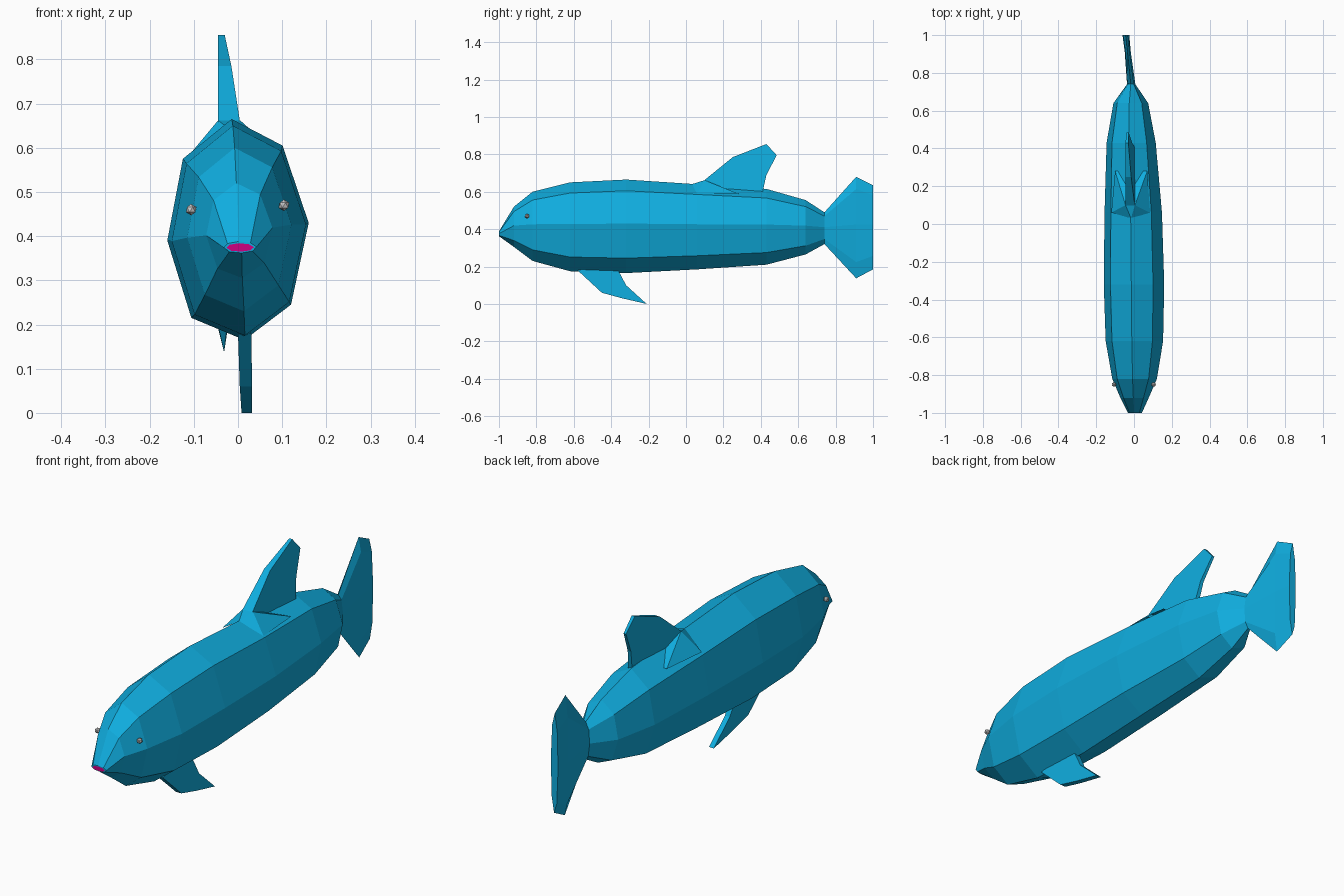
import bpy
import bmesh

if "Cube" in bpy.data.objects:
    bpy.data.objects.remove(bpy.data.objects["Cube"])


def material(name, colour):
    m = bpy.data.materials.new(name)
    m.diffuse_color = (*colour, 1)
    m.use_nodes = True
    m.node_tree.nodes["Principled BSDF"].inputs["Base Color"].default_value = m.diffuse_color
    return m


BLUE = material("blue skin", (0.005, 0.42, 0.74))
PINK = material("pink mouth", (0.62, 0.0, 0.22))


def build(name, verts, faces, mat=None):
    mesh = bpy.data.meshes.new(name)
    mesh.from_pydata(verts, [], faces)
    bm = bmesh.new()
    bm.from_mesh(mesh)
    bmesh.ops.recalc_face_normals(bm, faces=bm.faces)
    bm.to_mesh(mesh)
    bm.free()
    obj = bpy.data.objects.new(name, mesh)
    bpy.context.collection.objects.link(obj)
    if mat:
        mesh.materials.append(mat)
    return obj


# Slightly rolled octagon used for every cross-section
OCT = [(-.09, 1), (.63, .76), (1, .06), (.75, -.68),
       (.09, -1), (-.66, -.80), (-1, -.10), (-.78, .64)]


def ring(y, cx, half_w, bottom, top):
    cz, h = (top + bottom) / 2, (top - bottom) / 2
    return [(cx + u * half_w, y, cz + v * h) for u, v in OCT]


def loft(name, sections, mat):
    verts = [p for s in sections for p in ring(*s)]
    n = len(OCT)
    faces = [(r * n + i, r * n + (i + 1) % n, (r + 1) * n + (i + 1) % n, (r + 1) * n + i)
             for r in range(len(sections) - 1) for i in range(n)]
    faces += [tuple(range(n)), tuple(range(len(verts) - n, len(verts)))]
    return build(name, verts, faces, mat)


def plate(name, outline, mat):
    """Fin from outline points (y, z, left x, right x)."""
    n = len(outline)
    verts = [(l, y, z) for y, z, l, r in outline] + [(r, y, z) for y, z, l, r in outline]
    faces = [tuple(range(n)), tuple(range(n, 2 * n))]
    faces += [(i, (i + 1) % n, n + (i + 1) % n, n + i) for i in range(n)]
    return build(name, verts, faces, mat)


# Body and tail: (y, centre x, half width, bottom z, top z)
neck = (.74, -.015, .022, .32, .49)
loft("body", [
    (-1, .005, .037, .362, .388),
    (-.92, .003, .075, .305, .52),
    (-.82, .003, .118, .23, .60),
    (-.62, .002, .152, .175, .65),
    (-.32, 0, .16, .165, .665),
    (.06, -.004, .152, .185, .64),
    (.43, -.015, .13, .21, .615),
    (.64, -.017, .092, .265, .555),
    neck], BLUE)
loft("tail_fin", [neck,
                  (.91, -.033, .016, .137, .68),
                  (1, -.043, .018, .185, .635)], BLUE)

# Mouth disc just ahead of the snout rim
build("mouth", ring(-1.001, .005, .031, .365, .384), [tuple(range(8))], PINK)

# Back fin, thick at the front and sharp at the rear, with a flared root
plate("dorsal_fin", [
    (.09, .655, -.045, .005), (.25, .785, -.045, -.015), (.43, .855, -.045, -.03),
    (.485, .795, -.040, -.028), (.43, .69, -.026, -.010), (.41, .60, -.018, .002),
    (.25, .60, -.03, .005)], BLUE)
build("dorsal_fin_root", [
    (-.12, .06, .572), (.085, .06, .59), (-.045, .10, .662), (.005, .10, .662),
    (-.016, .03, .64), (-.10, .28, .575), (.07, .28, .59)],
    [(0, 4, 2), (4, 3, 2), (4, 1, 3), (0, 2, 5), (1, 6, 3), (2, 3, 6, 5)], BLUE)

# Belly fin
plate("belly_fin", [
    (-.58, .18, .0, .030), (-.45, .06, .004, .032), (-.34, .03, .006, .032),
    (-.21, 0, .008, .032), (-.32, .10, .006, .030), (-.36, .175, .0, .028),
    (-.45, .20, .0, .028)], BLUE)

# Small faceted eyes
for side, x, z in (("left", -.106, .46), ("right", .104, .47)):
    bpy.ops.mesh.primitive_ico_sphere_add(subdivisions=1, radius=.013, location=(x, -.85, z))
    bpy.context.object.name = side + "_eye"
